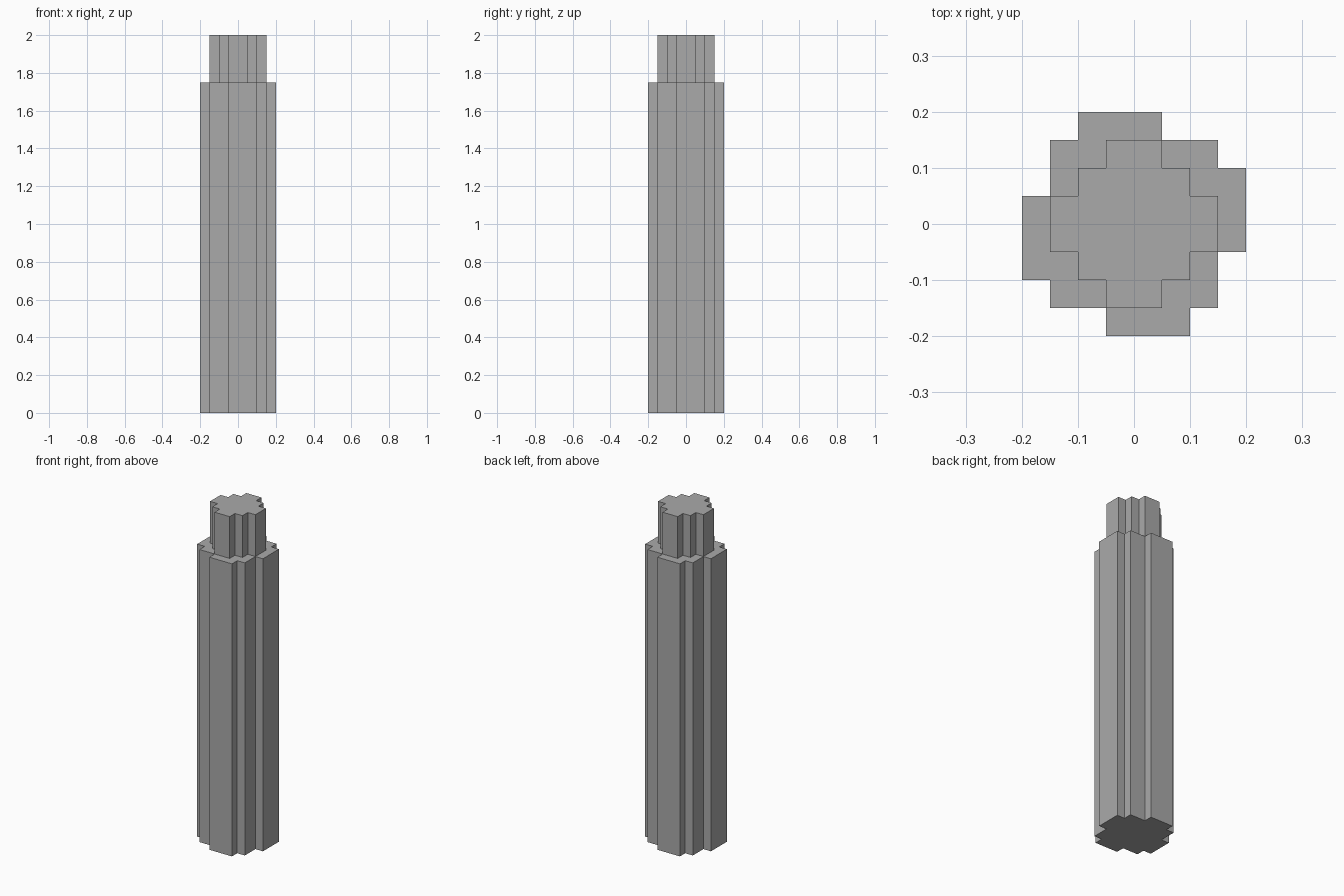
import bpy
import bmesh

cube = bpy.data.objects.get("Cube")
if cube:
    bpy.data.objects.remove(cube, do_unlink=True)

grey = bpy.data.materials.new("plain grey")
grey.use_nodes = True
grey_value = (0.4, 0.4, 0.4, 1)
grey.diffuse_color = grey_value
grey.node_tree.nodes["Principled BSDF"].inputs["Base Color"].default_value = grey_value


def stepped_column(name, quarter, bottom, top):
    """Extrude an outline made by turning a quarter profile four times."""
    outline = []
    points = quarter
    for _ in range(4):
        outline += points
        points = [(y, -x) for x, y in points]
    bm = bmesh.new()
    base = bm.faces.new([bm.verts.new((x, y, bottom)) for x, y in outline])
    raised = bmesh.ops.extrude_face_region(bm, geom=[base], use_keep_orig=True)
    for item in raised["geom"]:
        if isinstance(item, bmesh.types.BMVert):
            item.co.z = top
    bmesh.ops.recalc_face_normals(bm, faces=bm.faces)
    mesh = bpy.data.meshes.new(name)
    bm.to_mesh(mesh)
    bm.free()
    mesh.materials.append(grey)
    obj = bpy.data.objects.new(name, mesh)
    bpy.context.collection.objects.link(obj)
    return obj


# Main shaft with offset, pinwheel-like steps
stepped_column("shaft", [(-0.1, 0.2), (0.05, 0.2), (0.05, 0.15),
                         (0.15, 0.15), (0.15, 0.1)], 0, 1.75)

# Narrower tip with even steps
stepped_column("tip", [(-0.05, 0.15), (0.05, 0.15), (0.05, 0.1),
                       (0.1, 0.1), (0.1, 0.05)], 1.75, 2)
